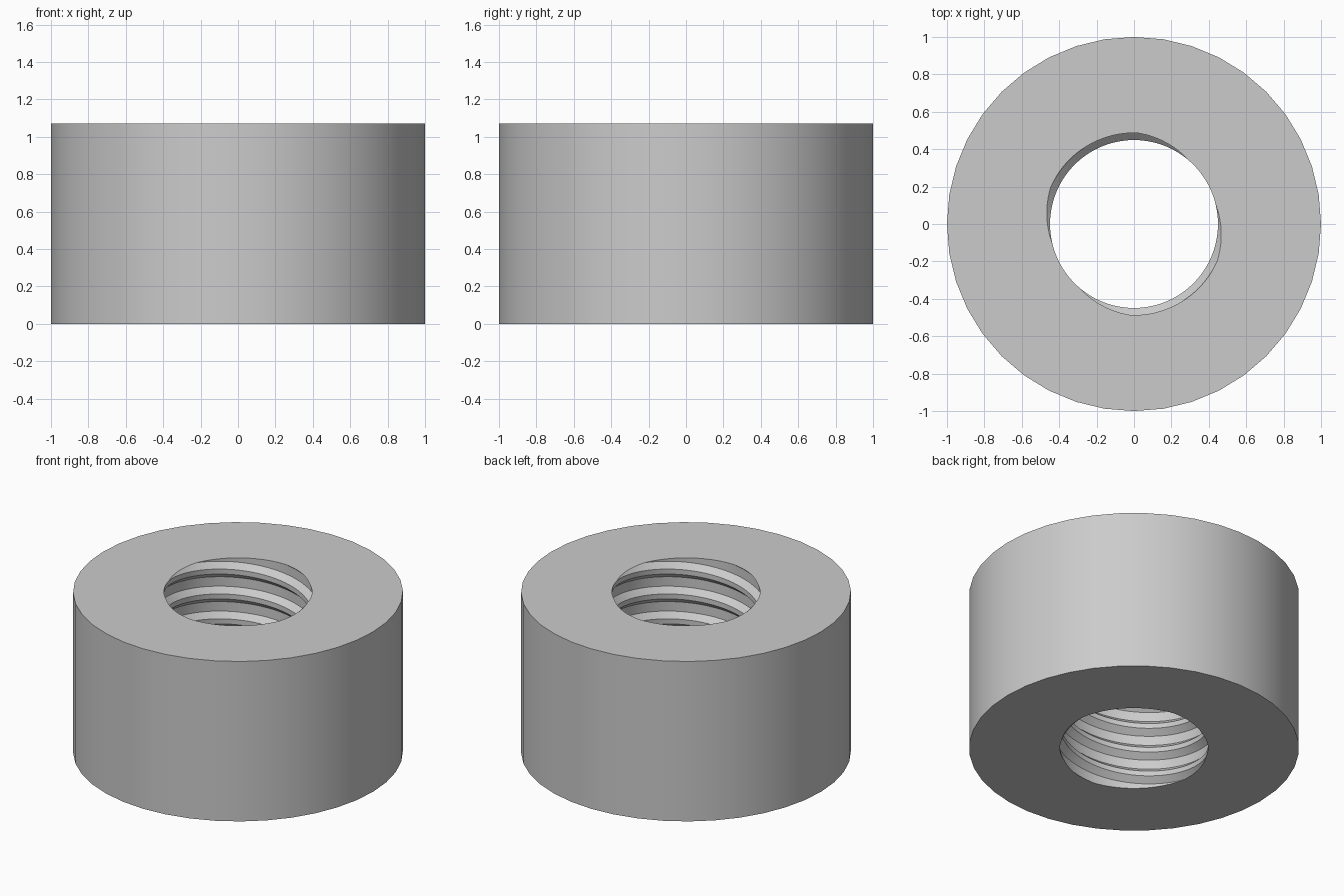
import bpy, bmesh
from math import cos, sin, tau, radians

cube = bpy.data.objects.get("Cube")
if cube:
    bpy.data.objects.remove(cube)

HEIGHT, OUTER, SIDES = 1.07, 1.0, 40
LEAD, STARTS, STEPS = 0.333, 2, 80
PITCH = LEAD / STARTS
PHASE = radians(122)                 # angle where a groove centre meets the top
CREST, ROOT = 0.449, 0.487
# One thread pitch: fraction of pitch, radius
PROFILE = [(0.10, CREST), (0.31, ROOT), (0.69, ROOT), (0.90, CREST)]

grey = bpy.data.materials.new("plain grey")
grey.use_nodes = True
colour = (0.6, 0.6, 0.6, 1)
grey.diffuse_color = colour
grey.node_tree.nodes["Principled BSDF"].inputs["Base Color"].default_value = colour

bm = bmesh.new()


def helix_column(angle):
    """Thread profile repeated up the bore, raised along the helix."""
    rise = HEIGHT + LEAD * (angle - PHASE) / tau
    return [bm.verts.new((r * cos(angle), r * sin(angle), rise + PITCH * (k + u - 0.5)))
            for k in range(-10, 4) for u, r in PROFILE]


def skin(columns):
    for a, b in zip(columns, columns[1:]):
        for j in range(len(a) - 1):
            bm.faces.new((a[j], a[j + 1], b[j + 1], b[j]))


# Internal two-start thread, trimmed flush with both ends
skin([helix_column(tau * i / STEPS) for i in range(STEPS + 1)])
bmesh.ops.remove_doubles(bm, verts=bm.verts[:], dist=1e-5)
for z, direction in ((0, -1), (HEIGHT, 1)):
    bmesh.ops.bisect_plane(bm, geom=bm.verts[:] + bm.edges[:] + bm.faces[:], dist=1e-6,
                           plane_co=(0, 0, z), plane_no=(0, 0, direction), clear_outer=True)

# Outer wall
wall = []
for i in range(SIDES):
    x, y = OUTER * cos(tau * i / SIDES), OUTER * sin(tau * i / SIDES)
    wall.append([bm.verts.new((x, y, z)) for z in (0, HEIGHT)])
skin(wall + wall[:1])

# Flat end faces between wall and bore
for z in (0, HEIGHT):
    rim = [e for e in bm.edges if e.is_boundary
           and all(abs(v.co.z - z) < 1e-4 for v in e.verts)]
    bmesh.ops.triangle_fill(bm, edges=rim, use_beauty=True, normal=(0, 0, 1))
bmesh.ops.recalc_face_normals(bm, faces=bm.faces[:])

mesh = bpy.data.meshes.new("threaded_collar")
bm.to_mesh(mesh)
bm.free()
mesh.materials.append(grey)
collar = bpy.data.objects.new("threaded_collar", mesh)
bpy.context.collection.objects.link(collar)

bpy.ops.object.select_all(action='DESELECT')
collar.select_set(True)
bpy.context.view_layer.objects.active = collar
bpy.ops.object.shade_smooth_by_angle(angle=radians(30))
